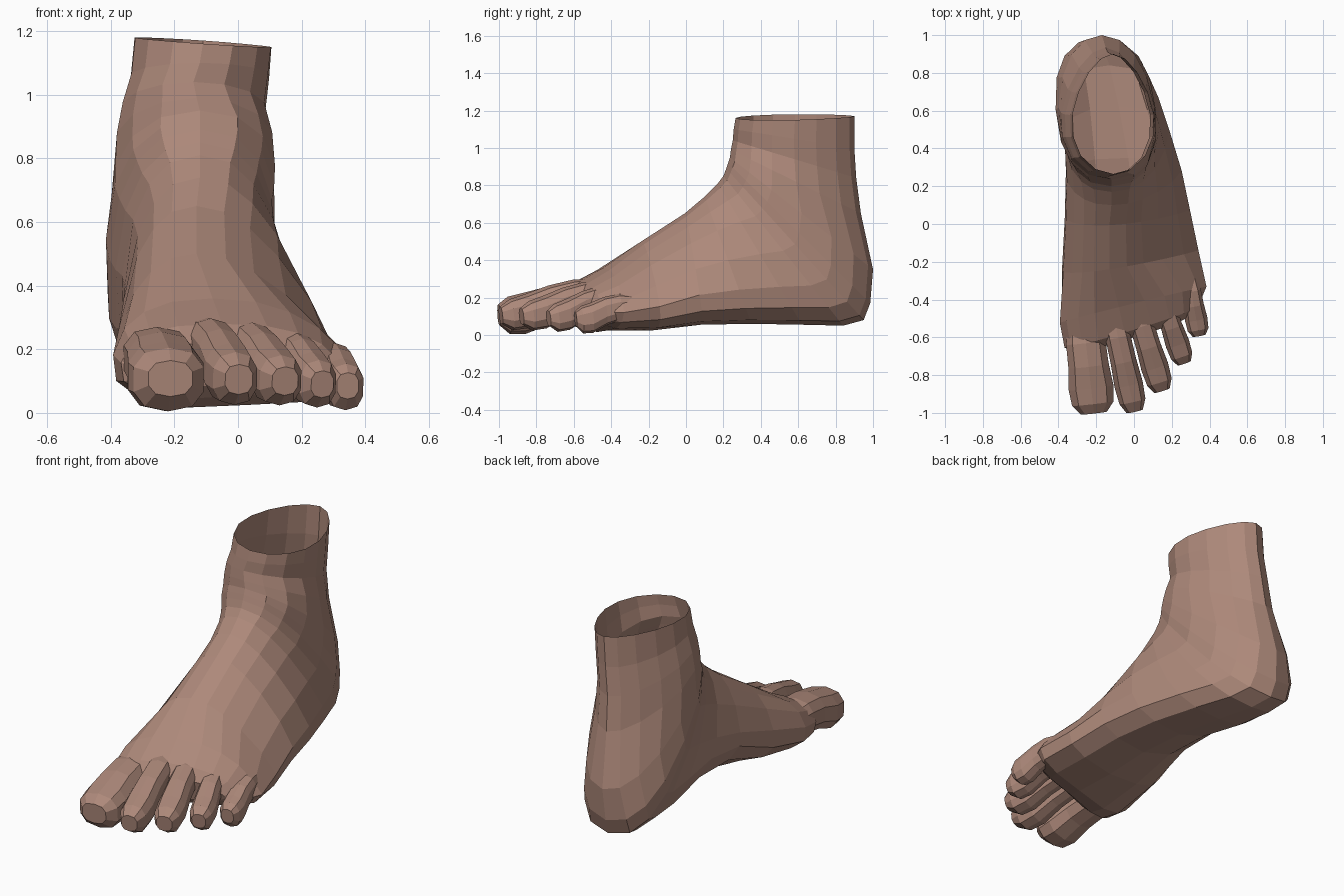
import bpy, bmesh
from math import sin, cos, pi, copysign
from mathutils import Vector

if "Cube" in bpy.data.objects:
    bpy.data.objects.remove(bpy.data.objects["Cube"])

skin = bpy.data.materials.new("skin")
skin.diffuse_color = (0.42, 0.25, 0.195, 1)
skin.use_nodes = True
skin.node_tree.nodes["Principled BSDF"].inputs["Base Color"].default_value = skin.diffuse_color


def spow(v, e):
    return copysign(abs(v) ** e, v)


def loft(name, rings):
    """Skin a list of equal-length point rings into one closed flat-shaded object."""
    bm = bmesh.new()
    vs = [[bm.verts.new(p) for p in ring] for ring in rings]
    n = len(vs[0])
    for a, b in zip(vs, vs[1:]):
        for i in range(n):
            j = (i + 1) % n
            bm.faces.new((a[i], a[j], b[j], b[i]))
    bm.faces.new(vs[0][::-1])
    bm.faces.new(vs[-1])
    bmesh.ops.recalc_face_normals(bm, faces=bm.faces)
    me = bpy.data.meshes.new(name)
    bm.to_mesh(me)
    bm.free()
    me.materials.append(skin)
    ob = bpy.data.objects.new(name, me)
    bpy.context.collection.objects.link(ob)
    return ob


# Foot and ankle: sections fanning from the toe webs round to the open top
# dorsum y, z | sole/heel y, z | centre x top, bottom | half width top, bottom | slant | squareness
SECTIONS = [
    (-0.60, 0.220, -0.57, 0.075, -0.04, 0.00, 0.25, 0.32, 0.30, 2.5),
    (-0.56, 0.280, -0.53, 0.035, -0.05, 0.005, 0.29, 0.40, 0.30, 2.6),
    (-0.42, 0.360, -0.43, 0.005, -0.08, 0.03, 0.28, 0.455, 0.25, 2.5),
    (-0.22, 0.500, -0.18, 0.025, -0.13, 0.02, 0.18, 0.46, 0.15, 2.5),
    (0.00, 0.650, 0.08, 0.055, -0.13, 0.00, 0.17, 0.42, 0.05, 2.5),
    (0.10, 0.740, 0.35, 0.060, -0.12, -0.03, 0.18, 0.38, 0, 2.5),
    (0.17, 0.810, 0.62, 0.055, -0.12, -0.08, 0.20, 0.33, 0, 2.5),
    (0.20, 0.850, 0.84, 0.050, -0.12, -0.13, 0.23, 0.29, 0, 2.5),
    (0.215, 0.89, 0.95, 0.080, -0.12, -0.17, 0.25, 0.27, 0, 2.5),
    (0.225, 0.92, 0.985, 0.17, -0.12, -0.18, 0.27, 0.26, 0, 2.4),
    (0.235, 0.95, 1.00, 0.350, -0.12, -0.17, 0.29, 0.22, 0, 2.2),
    (0.24, 0.99, 0.935, 0.650, -0.13, -0.15, 0.30, 0.19, 0, 1.9),
    (0.25, 1.04, 0.91, 0.840, -0.14, -0.14, 0.27, 0.18, 0, 1.9),
    (0.255, 1.10, 0.90, 1.000, -0.12, -0.12, 0.26, 0.175, 0, 1.9),
    (0.265, 1.16, 0.90, 1.170, -0.11, -0.11, 0.26, 0.17, 0, 1.9),
]
SIDES = 16
rings = []
for k, (ty, tz, by, bz, ct, cb, wt, wb, slant, p) in enumerate(SECTIONS):
    ring = []
    for i in range(SIDES):
        a = 2 * pi * i / SIDES
        t = 0.5 - 0.5 * spow(cos(a), 2 / p)
        x = ct + (cb - ct) * t + (wt + (wb - wt) * t) * spow(sin(a), 2 / p)
        y = ty + (by - ty) * t + slant * x
        z = tz + (bz - tz) * t
        if t > 0.7:   # raised inner arch, ball lowest under the big toe
            z += 0.07 * max(0, 1 - ((y - 0.12) / 0.42) ** 2) * min(1, max(0, -(x + 0.03) / 0.25))
            if y < -0.25 and x > -0.05:
                z += 0.02
        if k == len(SECTIONS) - 1:   # tilted rim
            z -= 0.07 * (x + 0.11)
        ring.append((x, y, z))
    rings.append(ring)
foot = loft("foot", rings)

# Toes: tubes starting inside the forefoot, narrow neck then rounded pad
# name, base, tip, half width, half height
TOES = [
    ("big_toe", (-0.272, -0.48, 0.175), (-0.212, -1.00, 0.108), 0.124, 0.098),
    ("second_toe", (-0.12, -0.44, 0.235), (0.003, -0.99, 0.105), 0.079, 0.082),
    ("third_toe", (0.00, -0.40, 0.225), (0.148, -0.88, 0.100), 0.076, 0.078),
    ("fourth_toe", (0.13, -0.34, 0.205), (0.265, -0.735, 0.090), 0.066, 0.074),
    ("little_toe", (0.285, -0.26, 0.15), (0.345, -0.59, 0.085), 0.062, 0.072),
]
# position along toe, lift, width factor, height factor
SHAPE = [(0.0, 0.0, 0.70, 0.85), (0.28, 0.018, 0.88, 0.98), (0.52, 0.012, 0.90, 1.05),
         (0.74, -0.010, 1.00, 1.12), (0.90, -0.010, 0.93, 1.02), (1.0, 0.0, 0.58, 0.58)]
for name, base, tip, hw, hh in TOES:
    base, tip = Vector(base), Vector(tip)
    d = (tip - base).normalized()
    side = d.cross(Vector((0, 0, 1))).normalized()
    up = (side.cross(d) + Vector((0, 0, 1))).normalized()
    n = 10
    rings = []
    for f, lift, sw, sh in SHAPE:
        c = base.lerp(tip, f) + Vector((0, 0, lift))
        rings.append([c + side * hw * sw * spow(cos(2 * pi * (i + 0.5) / n), 0.8)
                      + up * hh * sh * spow(sin(2 * pi * (i + 0.5) / n), 0.8) for i in range(n)])
    toe = loft(name, rings)
    toe.hide_render = True
    mod = foot.modifiers.new(name, 'BOOLEAN')
    mod.operation, mod.solver, mod.object = 'UNION', 'EXACT', toe

# Fuse the toes into the foot, then open the ankle
bpy.context.view_layer.update()
fused = bpy.data.meshes.new_from_object(foot.evaluated_get(bpy.context.evaluated_depsgraph_get()))
foot.modifiers.clear()
foot.data = fused
for name, *_ in TOES:
    bpy.data.objects.remove(bpy.data.objects[name])
bm = bmesh.new()
bm.from_mesh(fused)
lid = [f for f in bm.faces if f.normal.z > 0.8 and f.calc_center_median().z > 1.1]
bmesh.ops.delete(bm, geom=lid, context='FACES')
bm.to_mesh(fused)
bm.free()
